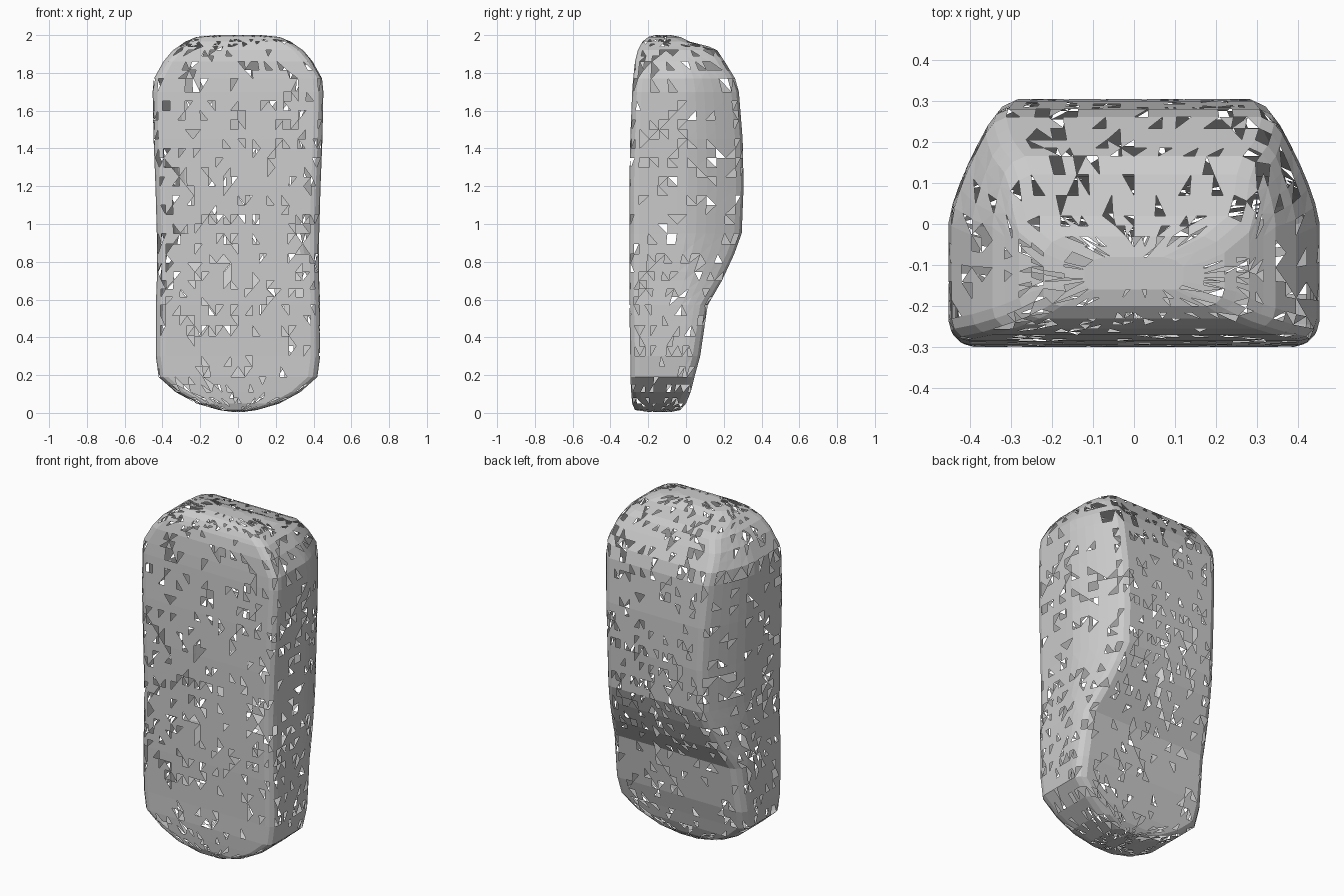
import bpy
import bmesh
import math
import random
from mathutils import Vector

default_cube = bpy.data.objects.get("Cube")
if default_cube:
    bpy.data.objects.remove(default_cube, do_unlink=True)

random.seed(4)

# Rings from bottom to top: height, half width, front y, back y
PROFILE = [
    (0.005, 0.03, -0.20, -0.08), (0.015, 0.10, -0.27, -0.03),
    (0.05, 0.22, -0.285, 0.0), (0.11, 0.33, -0.29, 0.025),
    (0.19, 0.42, -0.295, 0.045), (0.3, 0.435, -0.295, 0.075),
    (0.57, 0.435, -0.3, 0.115), (0.7, 0.43, -0.3, 0.19),
    (0.84, 0.43, -0.3, 0.255), (0.95, 0.43, -0.3, 0.295),
    (1.2, 0.437, -0.3, 0.305), (1.45, 0.447, -0.295, 0.3),
    (1.7, 0.452, -0.285, 0.28), (1.77, 0.445, -0.28, 0.26),
    (1.86, 0.395, -0.27, 0.205), (1.92, 0.345, -0.255, 0.165),
    (1.94, 0.315, -0.245, 0.12), (1.965, 0.28, -0.23, 0.02),
    (1.99, 0.22, -0.20, -0.03), (2.0, 0.12, -0.16, -0.08),
]
STEP = 0.055


def side_width(w, y):
    """Half width of the side wall, tapering toward the back."""
    return w * (1 - 0.29 * (max(0, y) / 0.3) ** 1.4)


def half_section(w, front, back):
    """Half outline from front centre round the side to back centre."""
    depth = back - front
    r = min(0.05, 0.4 * w, 0.25 * depth)
    shoulder = back - min(0.04, 0.3 * depth)
    pts = [((w - r) * i / 10, front) for i in range(11)]
    for i in (1, 2, 3):
        a = math.pi / 2 * i / 3
        pts.append((w - r + r * math.sin(a), front + r * (1 - math.cos(a))))
    for i in range(1, 11):
        y = front + r + (shoulder - front - r) * i / 10
        pts.append((side_width(w, y), y))
    edge = pts[-1][0]
    inner = edge - min(0.05, 0.4 * w)
    pts.append((edge * 0.6 + inner * 0.4, back - (back - shoulder) * 0.35))
    pts += [(inner * (1 - i / 9), back) for i in range(10)]
    return pts


def ring_points(row):
    z, w, front, back = row
    half = half_section(w, front, back)
    full = half + [(-x, y) for x, y in half[-2:0:-1]]
    return [Vector((x, y, z)) for x, y in full]


# Subdivide the profile into evenly spaced rows
rows = []
for a, b in zip(PROFILE, PROFILE[1:]):
    n = max(1, round(math.dist(a, b) / STEP))
    rows += [[p + (q - p) * i / n for p, q in zip(a, b)] for i in range(n)]
rows.append(PROFILE[-1])

# Loft the hollow shell, triangulated, with small gaps in a woven pattern
bm = bmesh.new()
rings = [[bm.verts.new(p) for p in ring_points(row)] for row in rows]
count = len(rings[0])
for j, (low, high) in enumerate(zip(rings, rings[1:])):
    for i in range(count):
        k = (i + 1) % count
        a, b, c, d = low[i], low[k], high[k], high[i]
        pair = [(a, b, c), (a, c, d)] if (i + j) % 2 else [(a, b, d), (b, c, d)]
        for t, tri in enumerate(pair):
            woven = j % 2 == 0 and i % 2 == t
            if random.random() > (0.3 if woven else 0.1):
                bm.faces.new(tri)
bm.faces.new(rings[0][::-1])
bm.faces.new(rings[-1])

mesh = bpy.data.meshes.new("pod_shell")
bm.to_mesh(mesh)
bm.free()
pod = bpy.data.objects.new("pod_shell", mesh)
bpy.context.collection.objects.link(pod)

# Plain grey material
grey = bpy.data.materials.new("plain_grey")
grey.use_nodes = True
colour = (0.6, 0.6, 0.6, 1)
grey.diffuse_color = colour
grey.node_tree.nodes["Principled BSDF"].inputs["Base Color"].default_value = colour
mesh.materials.append(grey)
